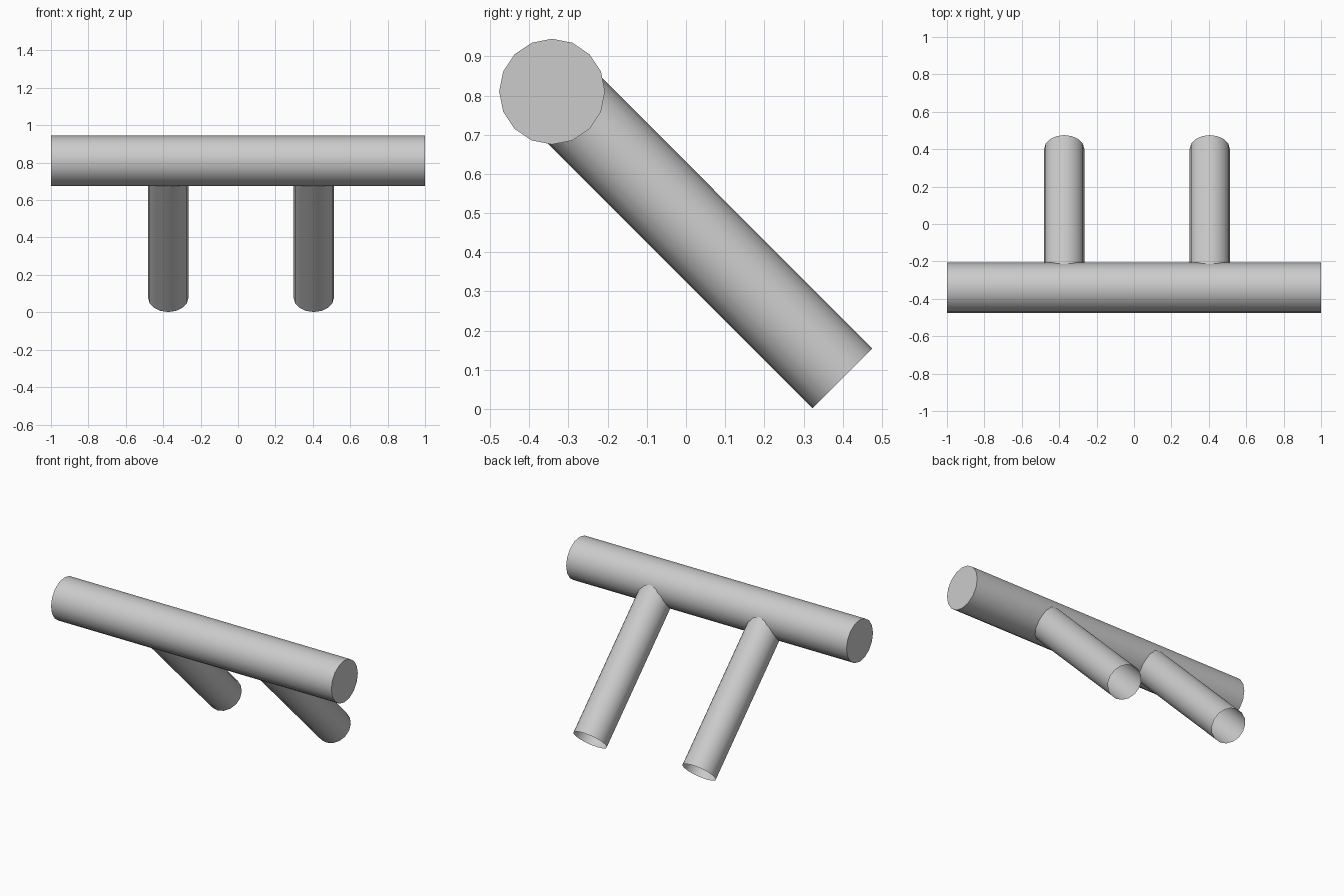
import bpy, math
from mathutils import Vector

if "Cube" in bpy.data.objects:
    bpy.data.objects.remove(bpy.data.objects["Cube"])


def tube(name, start, end, radius, fill):
    """16-sided cylinder between two points."""
    a, b = Vector(start), Vector(end)
    axis = b - a
    bpy.ops.mesh.primitive_cylinder_add(
        vertices=16, radius=radius, depth=axis.length, end_fill_type=fill,
        location=(a + b) / 2, rotation=axis.to_track_quat('Z', 'Y').to_euler())
    obj = bpy.context.object
    obj.name = name
    bpy.ops.object.shade_smooth_by_angle(angle=math.radians(40))
    return obj


BAR_Y, BAR_Z = -0.342, 0.81

# Horizontal bar with closed ends
tube("crossbar", (-1, BAR_Y, BAR_Z), (1, BAR_Y, BAR_Z), 0.135, 'NGON')

# Two slanted tubes, open at the lower end, running into the bar
for side, x in (("left", -0.373), ("right", 0.405)):
    tube(side + "_leg", (x, BAR_Y + 0.005, BAR_Z + 0.005),
         (x, 0.399, 0.078), 0.108, 'NOTHING')
